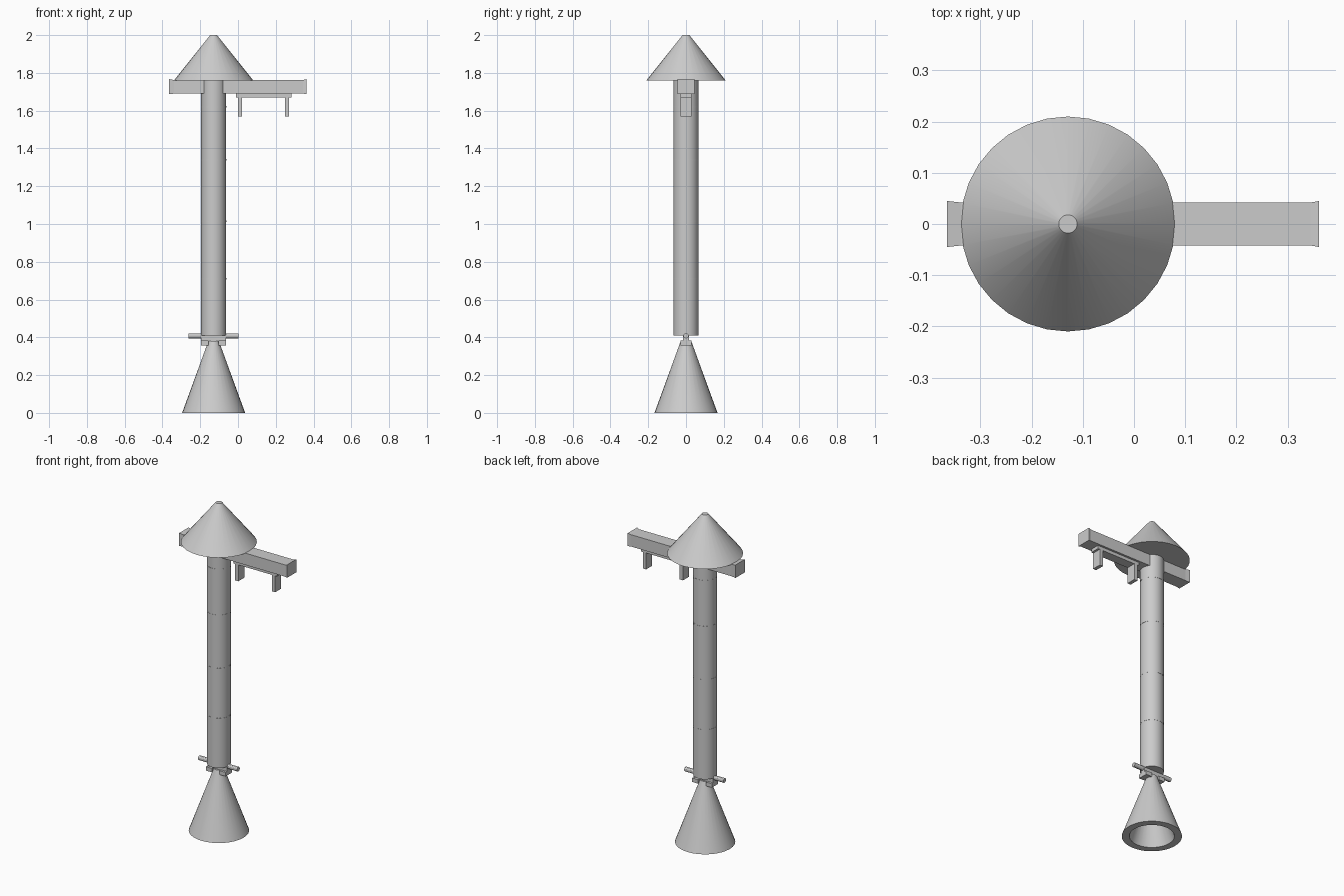
import bpy, math

if "Cube" in bpy.data.objects:
    bpy.data.objects.remove(bpy.data.objects["Cube"])

AXIS = -0.129  # x position of the column axis

grey = bpy.data.materials.new("plain grey")
grey.diffuse_color = (0.6, 0.6, 0.6, 1)
grey.use_nodes = True
grey.node_tree.nodes["Principled BSDF"].inputs["Base Color"].default_value = grey.diffuse_color


def make(name, verts, faces, smooth=True):
    mesh = bpy.data.meshes.new(name)
    mesh.from_pydata(verts, [], faces)
    mesh.materials.append(grey)
    obj = bpy.data.objects.new(name, mesh)
    bpy.context.collection.objects.link(obj)
    if smooth:
        bpy.ops.object.select_all(action='DESELECT')
        obj.select_set(True)
        bpy.context.view_layer.objects.active = obj
        bpy.ops.object.shade_smooth_by_angle(angle=math.radians(30))
    return obj


def lathe(name, profile, sides=32):
    """Spin (radius, z) points, bottom to top on the outside; ends are capped."""
    verts = [(AXIS + r * math.cos(2 * math.pi * i / sides),
              r * math.sin(2 * math.pi * i / sides), z)
             for r, z in profile for i in range(sides)]
    faces = []
    for k in range(len(profile) - 1):
        a, b = k * sides, (k + 1) * sides
        for i in range(sides):
            j = (i + 1) % sides
            faces.append((a + i, a + j, b + j, b + i))
    faces.append(tuple(reversed(range(sides))))
    last = (len(profile) - 1) * sides
    faces.append(tuple(range(last, last + sides)))
    return make(name, verts, faces)


def loft_x(name, sections):
    """Rectangular bar along x from (x, half_width, z_low, z_high) sections."""
    verts, faces = [], []
    for x, w, lo, hi in sections:
        verts += [(x, -w, lo), (x, w, lo), (x, w, hi), (x, -w, hi)]
    for k in range(len(sections) - 1):
        a, b = 4 * k, 4 * k + 4
        for i in range(4):
            j = (i + 1) % 4
            faces.append((a + i, a + j, b + j, b + i))
    n = len(verts)
    faces += [(3, 2, 1, 0), (n - 4, n - 3, n - 2, n - 1)]
    return make(name, verts, faces, smooth=False)


def box(name, x0, x1, w, z0, z1):
    return loft_x(name, [(x0, w, z0, z1), (x1, w, z0, z1)])


# Conical roof
lathe("roof_cone", [(0.21, 1.76), (0.018, 2.0)])

# Column with thin joint rings
lathe("column", [(0.066, 0.41), (0.066, 1.76)])
for n, z in enumerate((0.71, 1.015, 1.34, 1.62)):
    lathe(f"joint_ring_{n + 1}", [(0.0668, z - 0.004), (0.0668, z + 0.004)])

# Cross beam with slightly flared ends
loft_x("cross_beam", [(-0.365, 0.045, 1.688, 1.767), (-0.338, 0.042, 1.690, 1.762),
                      (0.345, 0.042, 1.690, 1.762), (0.362, 0.045, 1.688, 1.767)])

# Hanger plate and its two legs
box("hanger_plate", -0.01, 0.284, 0.029, 1.67, 1.691)
for n, x in enumerate((0.0, 0.249)):
    box(f"hanger_leg_{n + 1}", x, x + 0.022, 0.029, 1.57, 1.675)

# Coupling below the column: bar, two lugs and a cross pin
box("coupling_bar", AXIS - 0.066, AXIS + 0.066, 0.016, 0.378, 0.412)
for n, s in enumerate((-1, 1)):
    xs = sorted((AXIS + s * 0.026, AXIS + s * 0.066))
    box(f"coupling_lug_{n + 1}", xs[0], xs[1], 0.03, 0.358, 0.382)
pin_verts = [(x, 0.0135 * math.cos(2 * math.pi * i / 12),
              0.408 + 0.0135 * math.sin(2 * math.pi * i / 12))
             for x in (AXIS - 0.132, AXIS + 0.132) for i in range(12)]
pin_faces = [(i, (i + 1) % 12, 12 + (i + 1) % 12, 12 + i) for i in range(12)]
pin_faces += [tuple(reversed(range(12))), tuple(range(12, 24))]
make("cross_pin", pin_verts, pin_faces)

# Hollow conical foot, from the inside apex down around the rim to the neck
lathe("foot_cone", [(0.012, 0.34), (0.125, 0.0), (0.167, 0.0),
                    (0.154, 0.035), (0.028, 0.38)])
